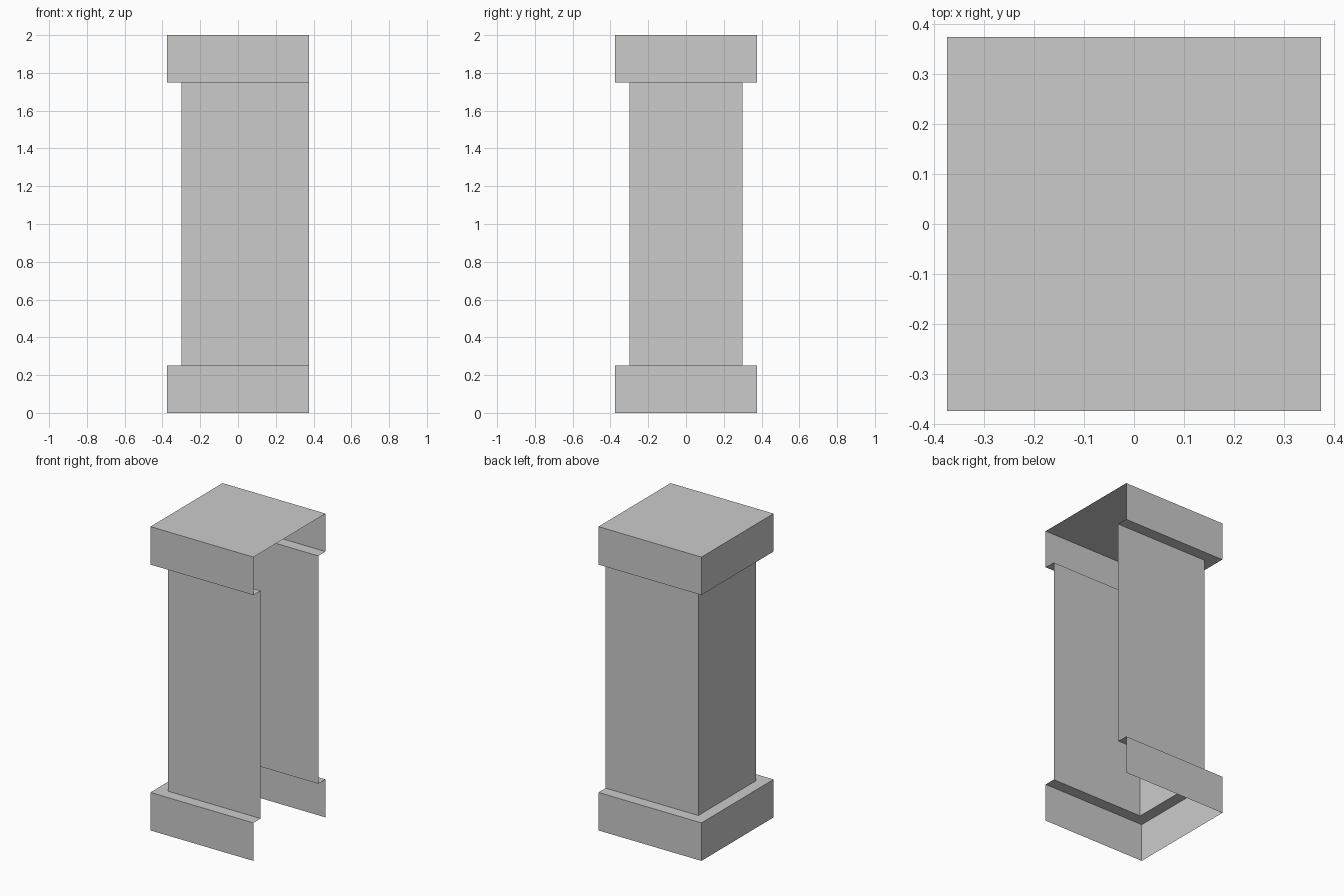
import bpy, bmesh

if "Cube" in bpy.data.objects:
    bpy.data.objects.remove(bpy.data.objects["Cube"])

# Plain grey stone
stone = bpy.data.materials.new("grey_stone")
stone.diffuse_color = (0.6, 0.6, 0.6, 1)
stone.use_nodes = True
stone.node_tree.nodes["Principled BSDF"].inputs["Base Color"].default_value = stone.diffuse_color

OPEN_X = 0.375   # plane of the open right side
WIDE, NARROW = 0.375, 0.3


def shell(name, profile, capped=False):
    """Sweep an (offset, height) profile round three sides, leaving +x open."""
    bm = bmesh.new()
    rows = []
    for d, z in profile:
        corners = ((OPEN_X, -d), (-d, -d), (-d, d), (OPEN_X, d))
        rows.append([bm.verts.new((x, y, z)) for x, y in corners])
    for low, high in zip(rows, rows[1:]):
        for i in range(3):
            bm.faces.new((low[i + 1], low[i], high[i], high[i + 1]))
    if capped:
        bm.faces.new(rows[-1][::-1])
    mesh = bpy.data.meshes.new(name)
    bm.to_mesh(mesh)
    bm.free()
    mesh.materials.append(stone)
    bpy.context.collection.objects.link(bpy.data.objects.new(name, mesh))


# Base: outer wall and upper ledge, open underneath
shell("base", [(WIDE, 0), (WIDE, 0.25), (NARROW, 0.25)])
# Shaft: three thin walls
shell("shaft", [(NARROW, 0.25), (NARROW, 1.75)])
# Capital: lower ledge, outer wall and flat top
shell("capital", [(NARROW, 1.75), (WIDE, 1.75), (WIDE, 2.0)], capped=True)
